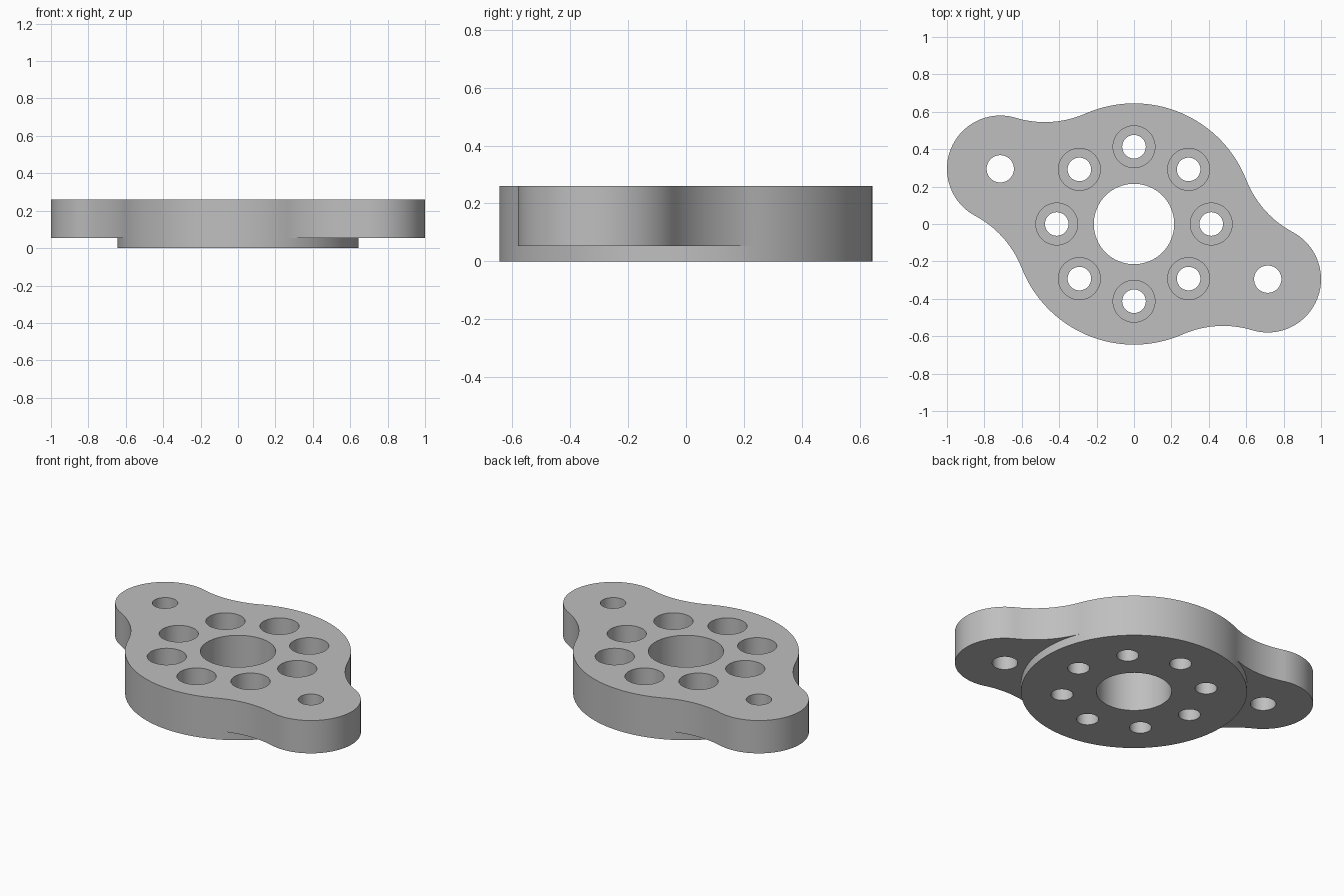
import bpy, bmesh, math
from math import pi, cos, sin, acos

if "Cube" in bpy.data.objects:
    bpy.data.objects.remove(bpy.data.objects["Cube"])

# Main dimensions
R, EAR_R, FILLET = 0.645, 0.285, 0.54
EAR_X, EAR_Y = -0.715, 0.295
TOP, STEP, FLOOR = 0.26, 0.053, 0.13
BORE_R, BOLT_RING, BOLT_R, SINK_R, EAR_HOLE_R = 0.215, 0.413, 0.063, 0.112, 0.073

bm = bmesh.new()


def arc(cx, cy, r, a0, a1, n):
    return [(cx + r * cos(a0 + (a1 - a0) * i / n),
             cy + r * sin(a0 + (a1 - a0) * i / n)) for i in range(n + 1)]


def circle(cx, cy, r, n=48):
    return arc(cx, cy, r, 0, 2 * pi, n)[:-1]


def ring(points, z):
    verts = [bm.verts.new((x, y, z)) for x, y in points]
    return verts, [bm.edges.new((verts[i - 1], verts[i])) for i in range(len(verts))]


def wall(points, z0, z1):
    low = [bm.verts.new((x, y, z0)) for x, y in points]
    high = [bm.verts.new((x, y, z1)) for x, y in points]
    for i in range(len(points)):
        bm.faces.new((low[i - 1], low[i], high[i], high[i - 1]))


def cap(z, loops):
    edges = [e for pts in loops for e in ring(pts, z)[1]]
    bmesh.ops.triangle_fill(bm, use_beauty=True, use_dissolve=False,
                            edges=edges, normal=(0, 0, 1))


# Tangent blend between the disc and each ear
dist = math.hypot(EAR_X, EAR_Y)
axis = math.atan2(EAR_Y, EAR_X)
a, b = R + FILLET, EAR_R + FILLET
t = acos((a * a + dist * dist - b * b) / (2 * a * dist))
phi = acos((a * a + b * b - dist * dist) / (2 * a * b))
s = axis - t + pi

ear = arc(a * cos(axis - t), a * sin(axis - t), FILLET, s, s - phi, 20)
ear += arc(EAR_X, EAR_Y, EAR_R, s - phi - pi, 2 * axis - (s - phi - pi), 40)[1:]
ear += arc(a * cos(axis + t), a * sin(axis + t), FILLET,
           2 * axis - s + phi, 2 * axis - s, 20)[1:]
under = arc(0, 0, R, axis - t, axis + t, 32)          # disc edge beneath the ear
side = arc(0, 0, R, axis + t, axis + pi - t, 32)      # disc edge between ears


def turned(points):
    return [(-x, -y) for x, y in points]


half = ear[:-1] + side[:-1]
outline = half + turned(half)
half = under[:-1] + side[:-1]
disc = half + turned(half)

# Hole outlines
bore = circle(0, 0, BORE_R, 64)
bolts, sinks = [], []
for i in range(8):
    x, y = BOLT_RING * cos(i * pi / 4), BOLT_RING * sin(i * pi / 4)
    bolts.append(circle(x, y, BOLT_R))
    sinks.append(circle(x, y, SINK_R))
ear_hole = circle(EAR_X, EAR_Y, EAR_HOLE_R)
ear_holes = [ear_hole, turned(ear_hole)]

# Outer sides, top and underside
wall(outline, STEP, TOP)
wall(disc, 0, STEP)
cap(TOP, [outline, bore] + sinks + ear_holes)
cap(0, [disc, bore] + bolts)

# Ear undersides
ear_bottom = ear + under[-2:0:-1]
cap(STEP, [ear_bottom, ear_holes[0]])
cap(STEP, [turned(ear_bottom), ear_holes[1]])

# Bore, ear holes and counterbored bolt holes
wall(bore, 0, TOP)
for hole in ear_holes:
    wall(hole, STEP, TOP)
for bolt, sink in zip(bolts, sinks):
    wall(bolt, 0, FLOOR)
    wall(sink, FLOOR, TOP)
    cap(FLOOR, [sink, bolt])

bmesh.ops.remove_doubles(bm, verts=bm.verts[:], dist=1e-5)
bmesh.ops.recalc_face_normals(bm, faces=bm.faces[:])

mesh = bpy.data.meshes.new("flange_plate")
bm.to_mesh(mesh)
bm.free()
plate = bpy.data.objects.new("flange_plate", mesh)
bpy.context.collection.objects.link(plate)

# Plain grey metal
grey = bpy.data.materials.new("grey metal")
grey.diffuse_color = (0.52, 0.52, 0.52, 1)
grey.use_nodes = True
grey.node_tree.nodes["Principled BSDF"].inputs["Base Color"].default_value = grey.diffuse_color
mesh.materials.append(grey)

bpy.context.view_layer.objects.active = plate
plate.select_set(True)
bpy.ops.object.shade_smooth_by_angle(angle=math.radians(30))
